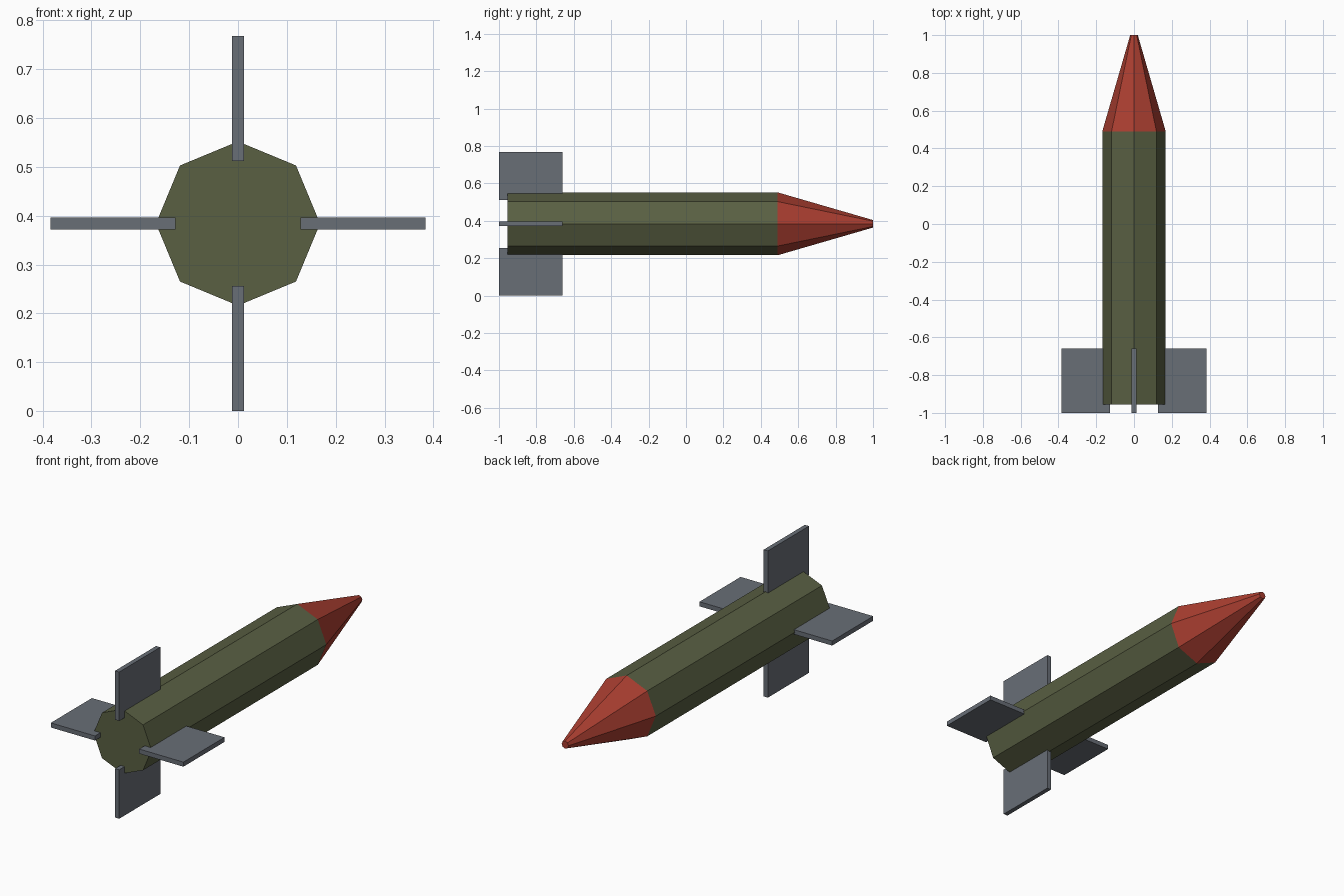
import bpy, bmesh, math
from mathutils import Matrix

if "Cube" in bpy.data.objects:
    bpy.data.objects.remove(bpy.data.objects["Cube"])

AXIS_Z = 0.384      # height of the rocket's long axis
RADIUS = 0.168


def material(name, color):
    m = bpy.data.materials.new(name)
    m.diffuse_color = (*color, 1.0)
    m.use_nodes = True
    m.node_tree.nodes["Principled BSDF"].inputs["Base Color"].default_value = m.diffuse_color
    return m


olive = material("olive_green", (0.100, 0.115, 0.055))
red = material("nose_red", (0.400, 0.048, 0.030))
grey = material("fin_grey", (0.140, 0.157, 0.183))


def add_object(name, bm, mat):
    bmesh.ops.recalc_face_normals(bm, faces=bm.faces)
    mesh = bpy.data.meshes.new(name)
    bm.to_mesh(mesh)
    bm.free()
    mesh.materials.append(mat)
    obj = bpy.data.objects.new(name, mesh)
    bpy.context.collection.objects.link(obj)
    return obj


def octagon_section(name, y0, y1, r0, r1, mat):
    """Eight-sided tapered tube along y, with a corner pointing straight up."""
    bm = bmesh.new()
    place = (Matrix.Translation((0, (y0 + y1) / 2, AXIS_Z))
             @ Matrix.Rotation(-math.pi / 2, 4, 'X'))
    bmesh.ops.create_cone(bm, cap_ends=True, segments=8, radius1=r0,
                          radius2=r1, depth=y1 - y0, matrix=place)
    return add_object(name, bm, mat)


def fin(name, angle):
    """Flat rectangular plate standing out from the axis at the given angle."""
    inner, outer, back, front, thick = 0.128, 0.384, -1.0, -0.66, 0.024
    bm = bmesh.new()
    place = (Matrix.Translation((0, 0, AXIS_Z))
             @ Matrix.Rotation(angle, 4, 'Y')
             @ Matrix.Translation(((inner + outer) / 2, (back + front) / 2, 0))
             @ Matrix.Diagonal((outer - inner, front - back, thick, 1)))
    bmesh.ops.create_cube(bm, size=1, matrix=place)
    return add_object(name, bm, mat=grey)


# Body and blunt nose cone
octagon_section("body", -0.955, 0.49, RADIUS, RADIUS, olive)
octagon_section("nose_cone", 0.49, 1.0, RADIUS, 0.02, red)

# Four tail fins
for i, side in enumerate(("right", "lower", "left", "upper")):
    fin(side + "_fin", i * math.pi / 2)
